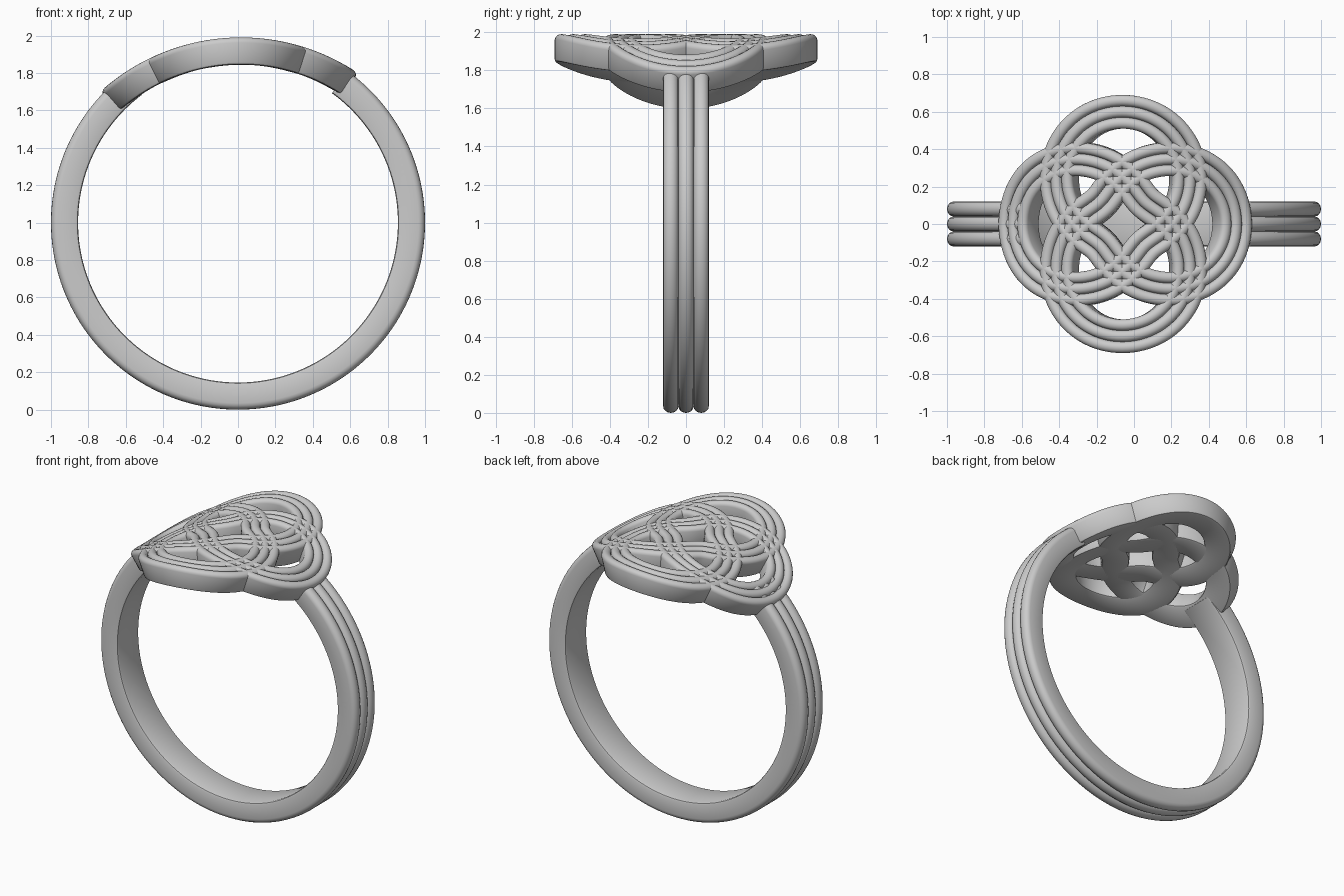
import bpy, bmesh
from math import sin, cos, pi, radians
from mathutils import Vector

if "Cube" in bpy.data.objects:
    bpy.data.objects.remove(bpy.data.objects["Cube"], do_unlink=True)

# Single plain metal colour
metal = bpy.data.materials.new("grey_metal")
metal.use_nodes = True
metal.diffuse_color = (0.6, 0.6, 0.6, 1)
metal.node_tree.nodes["Principled BSDF"].inputs["Base Color"].default_value = (0.6, 0.6, 0.6, 1)

THICK = 0.145


def reeded_section(width, bulge, steps=8):
    """Flat underside with softened corners, three rounded beads on top: (side, height)."""
    half, bead, soft = width / 2, width / 6, 0.014
    pts = [(half - soft, 0), (half - soft * 0.3, soft * 0.3), (half, soft)]
    for k in (1, 0, -1):
        for i in range(steps + (k == -1)):
            a = pi * i / steps
            pts.append((k * 2 * bead + bead * cos(a), THICK - bulge + bulge * sin(a)))
    return pts + [(-half, soft), (-half + soft * 0.3, soft * 0.3), (-half + soft, 0)]


def sweep(name, section, place, count, closed):
    """Loft the section through count stations; place(i, side, height) gives a point."""
    bm = bmesh.new()
    rings = [[bm.verts.new(place(i, s, h)) for s, h in section] for i in range(count)]
    n = len(section)
    for i in range(count if closed else count - 1):
        a, b = rings[i], rings[(i + 1) % count]
        for j in range(n):
            k = (j + 1) % n
            bm.faces.new((a[j], a[k], b[k], b[j]))
    if not closed:
        bm.faces.new(rings[0])
        bm.faces.new(rings[-1])
    bmesh.ops.recalc_face_normals(bm, faces=bm.faces)
    mesh = bpy.data.meshes.new(name)
    bm.to_mesh(mesh)
    bm.free()
    mesh.materials.append(metal)
    obj = bpy.data.objects.new(name, mesh)
    bpy.context.collection.objects.link(obj)
    bpy.ops.object.select_all(action="DESELECT")
    obj.select_set(True)
    bpy.context.view_layer.objects.active = obj
    bpy.ops.object.shade_smooth_by_angle(angle=radians(40))
    return obj


# Open finger band, its gap bridged by the knot
BAND_STEPS = 145
START, END = radians(36), radians(360 - 37)


def band_point(i, side, height):
    a = START + (END - START) * i / (BAND_STEPS - 1)
    r = 1 - THICK + height
    return Vector((r * sin(a), side, 1 + r * cos(a)))


sweep("finger_band", reeded_section(0.24, 0.035), band_point, BAND_STEPS, False)

# Four-lobed knot: one strand circling three times, bent over a cylinder
KNOT_STEPS = 480
BEND, TILT = 1.04, radians(-4.1)


def strand(t):
    u = 4 * t / 3
    r = 0.3705 + 0.2175 * cos(u) + 0.012 * cos(2 * u)
    return Vector((r * cos(t), r * sin(t)))


def knot_point(i, side, height):
    t = 6 * pi * i / KNOT_STEPS
    tangent = (strand(t + 0.001) - strand(t - 0.001)).normalized()
    p = strand(t) + side * Vector((tangent.y, -tangent.x))
    a = p.x / BEND + TILT
    r = 0.977 + height
    return Vector((0.016 + r * sin(a), p.y, 0.868 + r * cos(a)))


sweep("knot_strand", reeded_section(0.18, 0.028), knot_point, KNOT_STEPS, True)
